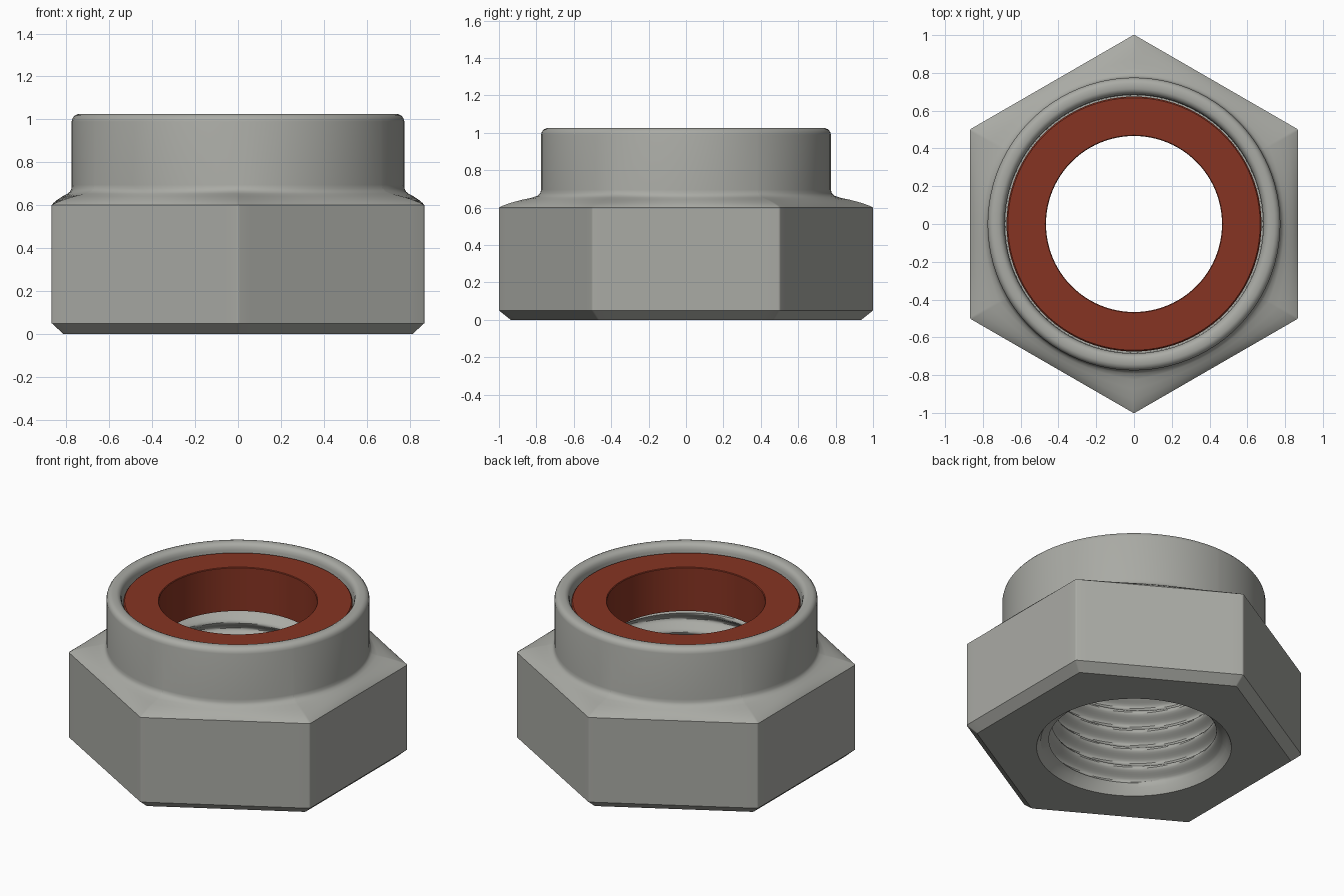
import bpy, bmesh, math
from math import pi, cos, sin

if "Cube" in bpy.data.objects:
    bpy.data.objects.remove(bpy.data.objects["Cube"], do_unlink=True)


def material(name, rgb, rough):
    m = bpy.data.materials.new(name)
    m.use_nodes = True
    m.diffuse_color = (*rgb, 1)
    b = m.node_tree.nodes["Principled BSDF"]
    b.inputs["Base Color"].default_value = (*rgb, 1)
    b.inputs["Roughness"].default_value = rough
    return m


def loft(name, rows, mat):
    """Join closed rings of points; the last ring meets the first."""
    bm = bmesh.new()
    rings = [[bm.verts.new(p) for p in row] for row in rows]
    n = len(rings[0])
    for i, a in enumerate(rings):
        b = rings[(i + 1) % len(rings)]
        for j in range(n):
            k = (j + 1) % n
            bm.faces.new((a[j], a[k], b[k], b[j]))
    bmesh.ops.recalc_face_normals(bm, faces=bm.faces)
    me = bpy.data.meshes.new(name)
    bm.to_mesh(me)
    bm.free()
    ob = bpy.data.objects.new(name, me)
    bpy.context.collection.objects.link(ob)
    me.materials.append(mat)
    bpy.ops.object.select_all(action="DESELECT")
    ob.select_set(True)
    bpy.context.view_layer.objects.active = ob
    bpy.ops.object.shade_smooth_by_angle(angle=math.radians(32))
    return ob


# Rounded hexagon outline with corners on the y axis
APOTHEM, ROUND, SIDE, ARC = 0.868, 0.015, 16, 4
outline = []
core = (APOTHEM - ROUND) / cos(pi / 6)
for s in range(6):
    mid = s * pi / 3
    corner = mid + pi / 6
    half = (APOTHEM - ROUND) * math.tan(pi / 6)
    for i in range(SIDE):
        t = half * (2 * i / SIDE - 1)
        outline.append((APOTHEM * cos(mid) - t * sin(mid),
                        APOTHEM * sin(mid) + t * cos(mid)))
    for i in range(ARC):
        a = mid + i / ARC * pi / 3
        outline.append((core * cos(corner) + ROUND * cos(a),
                        core * sin(corner) + ROUND * sin(a)))
angles = [math.atan2(y, x) for x, y in outline]


def hexagon(scale, z):
    return [(x * scale, y * scale, z) for x, y in outline]


def circle(r, z):
    return [(r * cos(a), r * sin(a), z) for a in angles]


def blend(t, z):
    return [(h[0] + (c[0] - h[0]) * t, h[1] + (c[1] - h[1]) * t, z)
            for h, c in zip(hexagon(1, z), circle(COLLAR, z))]


def thread(z):
    row = []
    for a in angles:
        r = 0.515 + 0.03 * cos(2 * pi * z / PITCH - a)
        row.append((r * cos(a), r * sin(a), z))
    return row


COLLAR, PITCH = 0.775, 0.125
steel = material("grey steel", (0.40, 0.405, 0.375), 0.4)
red = material("dark red nylon", (0.24, 0.034, 0.016), 0.6)

# Nut body: chamfered hexagon flowing into a round collar
rows = [hexagon(0.937, 0), hexagon(1, 0.05), hexagon(1, 0.6)]
rows += [blend(t, z) for t, z in ((0.08, 0.61), (0.3, 0.627), (0.55, 0.642),
                                  (0.78, 0.653), (0.92, 0.664),
                                  (0.98, 0.677), (1, 0.695))]
# Rounded rim and the pocket for the insert
rows += [circle(r, z) for r, z in ((COLLAR, 0.99), (0.771, 1.005),
                                   (0.761, 1.018), (0.745, 1.025),
                                   (0.715, 1.025), (0.7, 1.018),
                                   (0.69, 1.005), (0.685, 0.985),
                                   (0.682, 0.69), (0.545, 0.69))]
# Helical thread and the lead-in at the bottom
STEPS = 72
rows += [thread(0.67 - 0.6 * i / STEPS) for i in range(STEPS + 1)]
rows += [circle(0.55, 0.045), circle(0.574, 0)]
loft("nut_body", rows, steel)

# Locking insert
loft("locking_insert",
     [circle(r, z) for r, z in ((0.466, 0.692), (0.466, 0.972), (0.47, 0.976),
                                (0.668, 0.976), (0.675, 0.968),
                                (0.675, 0.692))], red)
